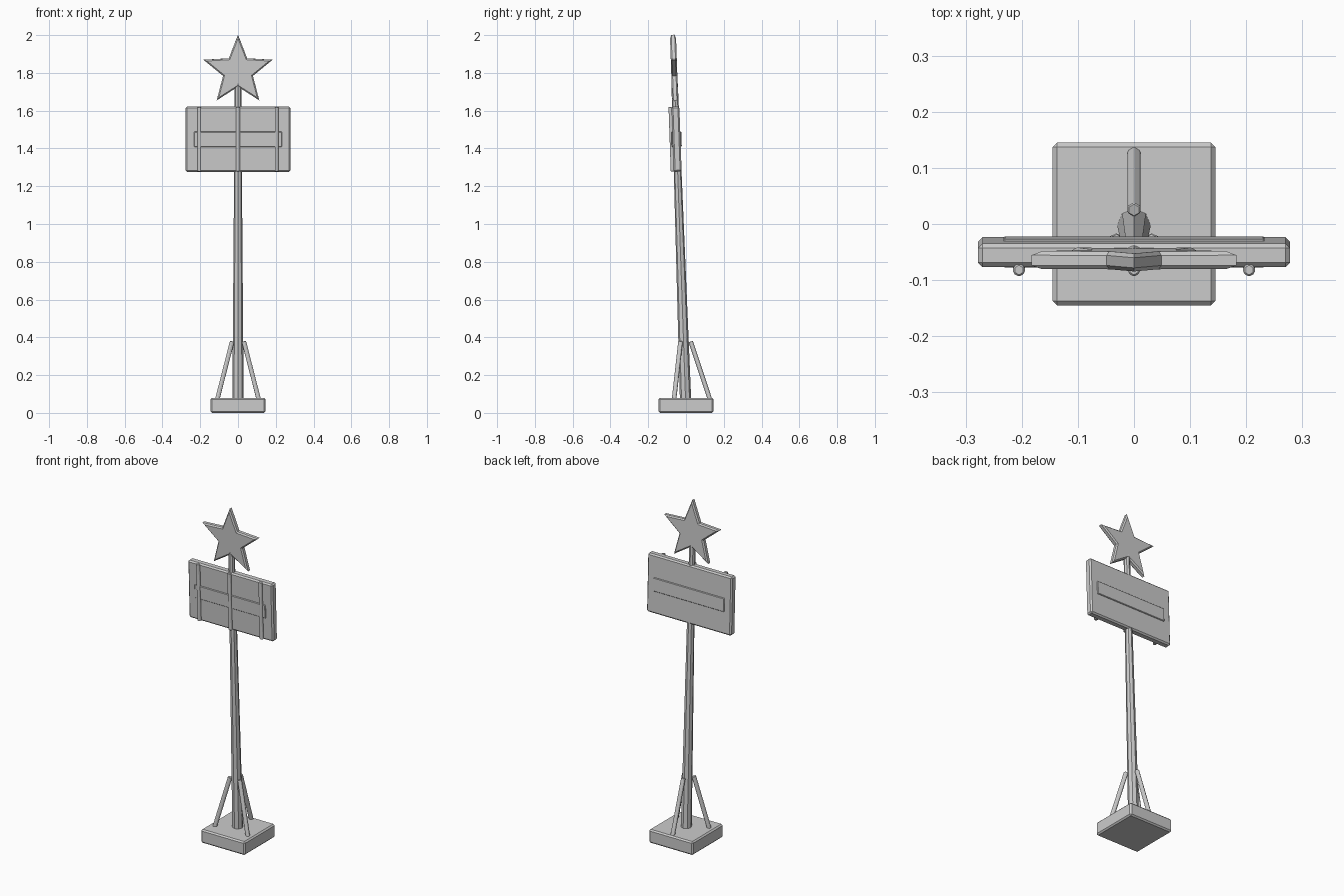
import bpy, bmesh
from math import sin, cos, pi, radians
from mathutils import Matrix, Vector

if "Cube" in bpy.data.objects:
    bpy.data.objects.remove(bpy.data.objects["Cube"])

# The post and everything on it leans forward a little
LEAN = Matrix.Rotation(radians(1.98), 4, 'X')


def finish(name, bm, matrix=Matrix(), bevel=0.0):
    bmesh.ops.recalc_face_normals(bm, faces=bm.faces)
    bm.transform(matrix)
    mesh = bpy.data.meshes.new(name)
    bm.to_mesh(mesh)
    bm.free()
    obj = bpy.data.objects.new(name, mesh)
    bpy.context.collection.objects.link(obj)
    if bevel:
        mod = obj.modifiers.new("edge_bevel", 'BEVEL')
        mod.width = bevel
        mod.segments = 1
        mod.limit_method = 'ANGLE'
    return obj


def box(name, size, centre, matrix=Matrix(), bevel=0.0):
    bm = bmesh.new()
    bmesh.ops.create_cube(bm, size=1)
    bmesh.ops.scale(bm, vec=size, verts=bm.verts)
    bmesh.ops.translate(bm, vec=centre, verts=bm.verts)
    return finish(name, bm, matrix, bevel)


def rod(name, start, end, r1, r2, sides, matrix=Matrix(), bevel=0.0):
    start, end = Vector(start), Vector(end)
    axis = end - start
    bm = bmesh.new()
    bmesh.ops.create_cone(bm, cap_ends=True, segments=sides, radius1=r1,
                          radius2=r2, depth=axis.length)
    turn = axis.to_track_quat('Z', 'Y').to_matrix().to_4x4()
    place = Matrix.Translation((start + end) / 2) @ turn
    return finish(name, bm, matrix @ place, bevel)


# Square foot
box("base", (0.29, 0.29, 0.08), (0, 0, 0.04), bevel=0.008)

# Tapered leaning post
rod("post", (0, 0, 0.06), (0, 0, 1.745), 0.03, 0.017, 8, LEAN)

# Three braces around the foot of the post
for i in range(3):
    a = pi / 2 + i * 2 * pi / 3
    rod(f"brace_{i + 1}", (0.127 * cos(a), 0.127 * sin(a), 0.07),
        (0.036 * cos(a), 0.036 * sin(a) - 0.011, 0.378), 0.013, 0.013, 6, bevel=0.002)

# Sign board with a raised band showing on both faces
box("sign_board", (0.556, 0.042, 0.345), (0, 0, 1.45), LEAN, 0.008)
box("sign_band", (0.466, 0.053, 0.08), (0, 0, 1.45), LEAN, 0.003)

# Vertical ribs on the front of the board
for i, x in enumerate((-0.205, 0, 0.205)):
    rod(f"sign_rib_{i + 1}", (x, -0.026, 1.28), (x, -0.026, 1.622),
        0.012, 0.012, 6, LEAN, 0.003)

# Five-pointed star on top
bm = bmesh.new()
ring = []
for i in range(10):
    r = 0.192 if i % 2 == 0 else 0.083
    a = pi / 2 + i * pi / 5
    ring.append(bm.verts.new((r * cos(a), -0.016, 1.811 + r * sin(a))))
face = bm.faces.new(ring)
extruded = bmesh.ops.extrude_face_region(bm, geom=[face], use_keep_orig=True)
moved = [g for g in extruded["geom"] if isinstance(g, bmesh.types.BMVert)]
bmesh.ops.translate(bm, vec=(0, 0.032, 0), verts=moved)
bmesh.ops.recalc_face_normals(bm, faces=bm.faces)
rims = [e for e in bm.edges if abs(e.verts[0].co.y - e.verts[1].co.y) < 1e-5]
bmesh.ops.bevel(bm, geom=rims, offset=0.007, segments=1, affect='EDGES')
finish("star", bm, LEAN)
